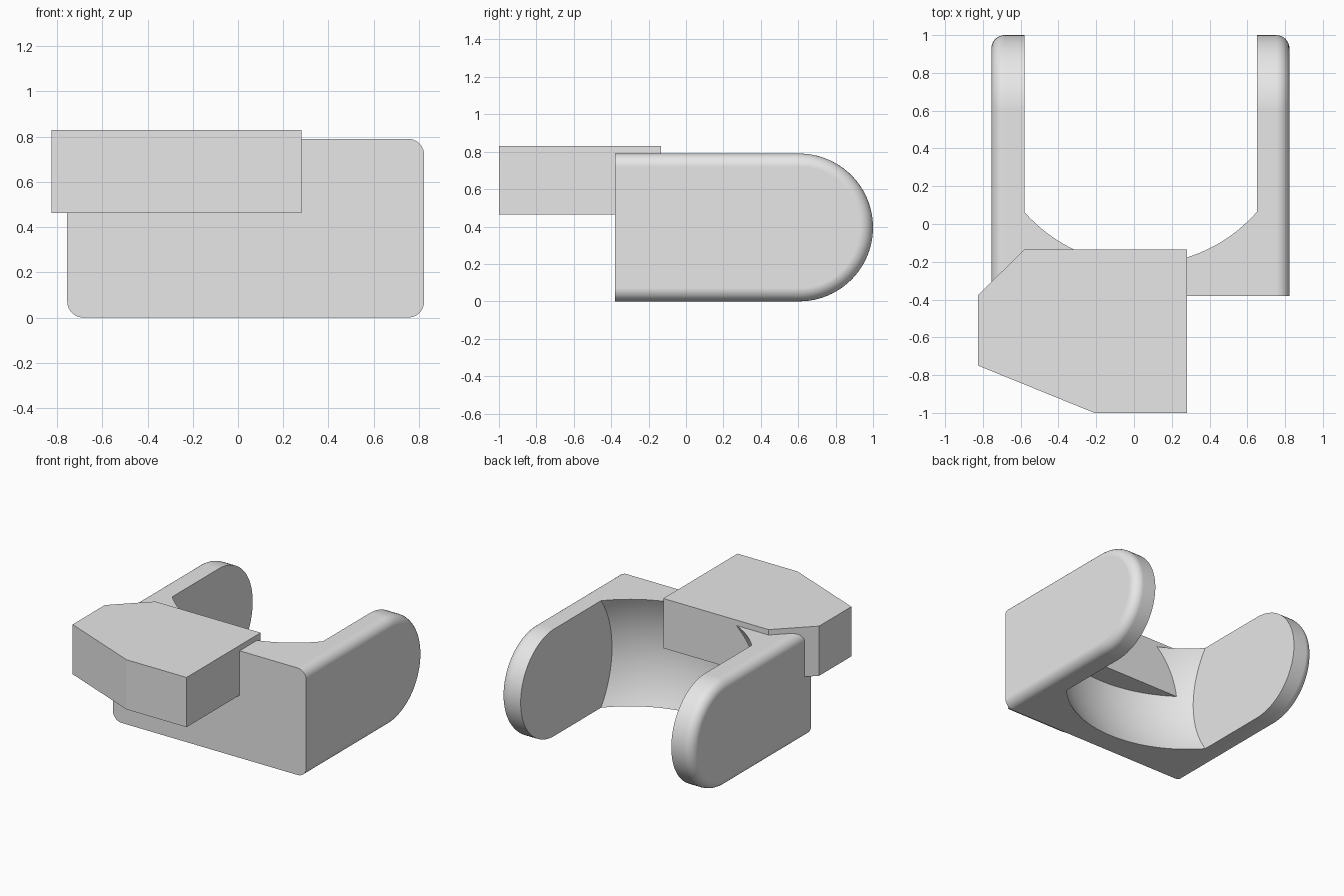
import bpy, bmesh, math
from mathutils import Matrix, Vector

cube = bpy.data.objects.get("Cube")
if cube:
    bpy.data.objects.remove(cube, do_unlink=True)

GREY = (0.8, 0.8, 0.8, 1.0)
grey = bpy.data.materials.new("light grey")
grey.use_nodes = True
grey.diffuse_color = GREY
grey.node_tree.nodes["Principled BSDF"].inputs["Base Color"].default_value = GREY


def add_object(name, bm):
    bmesh.ops.recalc_face_normals(bm, faces=bm.faces[:])
    mesh = bpy.data.meshes.new(name)
    bm.to_mesh(mesh)
    bm.free()
    mesh.materials.append(grey)
    obj = bpy.data.objects.new(name, mesh)
    bpy.context.collection.objects.link(obj)
    return obj


def loft(rings):
    """Join rings of equal length and cap both ends."""
    bm = bmesh.new()
    loops = [[bm.verts.new(p) for p in ring] for ring in rings]
    for a, b in zip(loops, loops[1:]):
        for i in range(len(a)):
            j = (i + 1) % len(a)
            bm.faces.new((a[i], a[j], b[j], b[i]))
    bm.faces.new(loops[0])
    bm.faces.new(loops[-1])
    return bm


# Main dimensions
X_MIN, X_MAX = -0.755, 0.823
Y_FRONT, Y_ARC = -0.38, 0.605
HALF_H = 0.395
FILLET = 0.07
SLOT_MIN, SLOT_MAX = -0.58, 0.65


def side_profile(x, inset):
    """Square front, half-round back, drawn in from its outline."""
    r = HALF_H - inset
    ring = [(x, Y_FRONT, HALF_H - r)]
    for i in range(49):
        a = -math.pi / 2 + math.pi * i / 48
        ring.append((x, Y_ARC + r * math.cos(a), HALF_H + r * math.sin(a)))
    ring.append((x, Y_FRONT, HALF_H + r))
    return ring


# Yoke body, rounded along the outer rims of both arms
steps = [math.pi / 2 * i / 8 for i in range(9)]
offsets = [(FILLET * (1 - math.cos(a)), FILLET * (1 - math.sin(a))) for a in steps]
rings = [side_profile(X_MIN + dx, d) for dx, d in offsets]
rings += [side_profile(X_MAX - dx, d) for dx, d in reversed(offsets)]
yoke = add_object("yoke_body", loft(rings))

# Slot cutter: round-nosed capsule trimmed to the gap between the arms
bm = bmesh.new()
bmesh.ops.create_uvsphere(bm, u_segments=96, v_segments=64, radius=0.91,
                          matrix=Matrix.Rotation(math.pi / 2, 4, 'X'))
for v in bm.verts:
    if v.co.y > 0.001:
        v.co.y += 1.0
bmesh.ops.translate(bm, verts=bm.verts[:],
                    vec=((SLOT_MIN + SLOT_MAX) / 2, Y_ARC, HALF_H))
for x, side in ((SLOT_MIN, -1), (SLOT_MAX, 1)):
    cut = bmesh.ops.bisect_plane(bm, geom=bm.verts[:] + bm.edges[:] + bm.faces[:],
                                 plane_co=Vector((x, 0, 0)),
                                 plane_no=Vector((side, 0, 0)), clear_outer=True)
    rim = [e for e in cut["geom_cut"] if isinstance(e, bmesh.types.BMEdge)]
    bmesh.ops.holes_fill(bm, edges=rim, sides=0)
cutter = add_object("slot_cutter", bm)
cutter.hide_render = True

# Cut the slot, then smooth the rounded surfaces
mod = yoke.modifiers.new("slot", 'BOOLEAN')
mod.operation = 'DIFFERENCE'
mod.solver = 'EXACT'
mod.object = cutter
for o in bpy.context.selected_objects:
    o.select_set(False)
bpy.context.view_layer.objects.active = yoke
yoke.select_set(True)
bpy.ops.object.modifier_apply(modifier="slot")
bpy.data.objects.remove(cutter, do_unlink=True)
bpy.ops.object.shade_smooth_by_angle(angle=math.radians(25))
weighted = yoke.modifiers.new("flat_face_normals", 'WEIGHTED_NORMAL')
weighted.keep_sharp = True

# Six-sided mounting block, offset to one side of the front
outline = [(-0.825, -0.375), (-0.825, -0.75), (-0.21, -1.0),
           (0.28, -1.0), (0.28, -0.135), (-0.58, -0.135)]
add_object("mounting_block", loft([[(x, y, z) for x, y in outline] for z in (0.463, 0.83)]))
